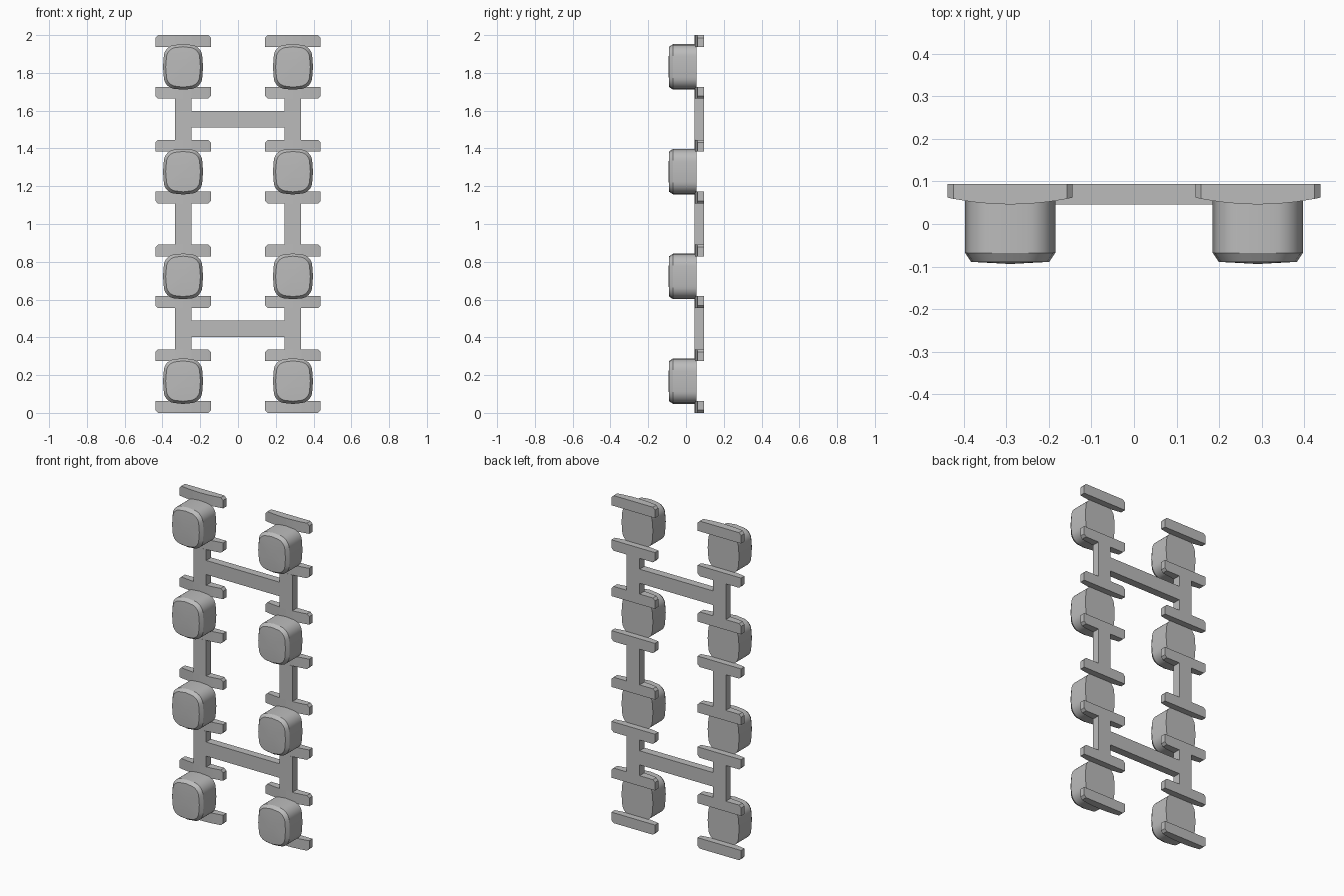
import bpy, bmesh, math

cube = bpy.data.objects.get("Cube")
if cube:
    bpy.data.objects.remove(cube, do_unlink=True)

grey = bpy.data.materials.new("plain grey")
grey.use_nodes = True
COLOUR = (0.5, 0.5, 0.5, 1)
grey.diffuse_color = COLOUR
grey.node_tree.nodes["Principled BSDF"].inputs["Base Color"].default_value = COLOUR

COLUMN_X = 0.291          # distance of each column from the middle
PITCH = 0.5545            # spacing of the caps up a column
FRONT, BACK = 0.046, 0.094
FLANGE_T, FLANGE_HALF, CHAMFER = 0.063, 0.147, 0.014
STEM_W = 0.087


def finish(name, bm, smooth=False):
    bmesh.ops.recalc_face_normals(bm, faces=bm.faces)
    mesh = bpy.data.meshes.new(name)
    bm.to_mesh(mesh)
    bm.free()
    mesh.materials.append(grey)
    obj = bpy.data.objects.new(name, mesh)
    bpy.context.collection.objects.link(obj)
    if smooth:
        bpy.ops.object.select_all(action="DESELECT")
        obj.select_set(True)
        bpy.context.view_layer.objects.active = obj
        bpy.ops.object.shade_smooth_by_angle(angle=math.radians(25))
    return obj


def bar(name, x0, x1, z0, z1):
    bm = bmesh.new()
    bmesh.ops.create_cube(bm, size=1)
    for v in bm.verts:
        v.co = (x0 if v.co.x < 0 else x1,
                FRONT if v.co.y < 0 else BACK,
                z0 if v.co.z < 0 else z1)
    return finish(name, bm)


def flange(name, cx, inner_z, side):
    """Cross piece with a bowed front and chamfered corners away from the cap."""
    bm = bmesh.new()
    rows = []
    inset = FLANGE_HALF - CHAMFER
    for dx in (-FLANGE_HALF, -inset, -0.09, -0.045, 0, 0.045, 0.09, inset, FLANGE_HALF):
        depth = FLANGE_T - (CHAMFER if abs(dx) > inset else 0)
        y = FRONT + 0.016 * (dx / FLANGE_HALF) ** 2
        outer = inner_z + side * depth
        rows.append([bm.verts.new((cx + dx, yy, zz)) for yy, zz in
                     ((y, inner_z), (BACK, inner_z), (BACK, outer), (y, outer))])
    for a, b in zip(rows, rows[1:]):
        for i in range(4):
            j = (i + 1) % 4
            bm.faces.new((a[i], a[j], b[j], b[i]))
    bm.faces.new(rows[0])
    bm.faces.new(rows[-1])
    return finish(name, bm)


def rounded_outline(half_w, half_h, radius, bow=0.004, steps=8):
    """Rounded rectangle whose sides swell slightly in the middle."""
    points = []
    for k in range(4):
        sx = 1 if k in (0, 3) else -1
        sz = 1 if k < 2 else -1
        for i in range(steps + 1):
            a = math.pi / 2 * (k + i / steps)
            points.append((sx * (half_w - bow - radius) + radius * math.cos(a),
                           sz * (half_h - bow - radius) + radius * math.sin(a)))
        middle = ((0, half_h), (-half_w, 0), (0, -half_h), (half_w, 0))[k]
        points.append(middle)
    return points


def cap(name, cx, cz):
    """Rounded block with a chamfered rim and a slightly domed face."""
    bm = bmesh.new()
    rings = []
    for y, inset in ((0.055, 0), (-0.068, 0), (-0.089, 0.014)):
        outline = rounded_outline(0.106 - inset, 0.121 - inset, 0.064 - inset * 0.6)
        rings.append([bm.verts.new((cx + x, y, cz + z)) for x, z in outline])
    n = len(rings[0])
    for a, b in zip(rings, rings[1:]):
        for i in range(n):
            j = (i + 1) % n
            bm.faces.new((a[i], a[j], b[j], b[i]))
    bm.faces.new(rings[0])
    tip = bm.verts.new((cx, -BACK, cz))
    for i in range(n):
        bm.faces.new((rings[-1][i], rings[-1][(i + 1) % n], tip))
    return finish(name, bm, smooth=True)


# Two matching columns of caps, each held between a pair of flanges
heights = [1 + PITCH * (i - 1.5) for i in range(4)]
gap = 1 - 1.5 * PITCH - FLANGE_T      # cap centre to the flange's inner edge
for side, sx in (("right", -1), ("left", 1)):
    cx = sx * COLUMN_X
    for i, cz in enumerate(heights, 1):
        cap(f"{side}_cap_{i}", cx, cz)
        flange(f"{side}_upper_flange_{i}", cx, cz + gap, 1)
        flange(f"{side}_lower_flange_{i}", cx, cz - gap, -1)
    # Stems joining neighbouring flanges
    for i, (low, high) in enumerate(zip(heights, heights[1:]), 1):
        bar(f"{side}_stem_{i}", cx - STEM_W / 2, cx + STEM_W / 2,
            low + gap + FLANGE_T, high - gap - FLANGE_T)

# Crossbars between the columns
reach = COLUMN_X - STEM_W / 2
for name, cz in (("lower_crossbar", 1 - PITCH), ("upper_crossbar", 1 + PITCH)):
    bar(name, -reach, reach, cz - 0.043, cz + 0.043)
